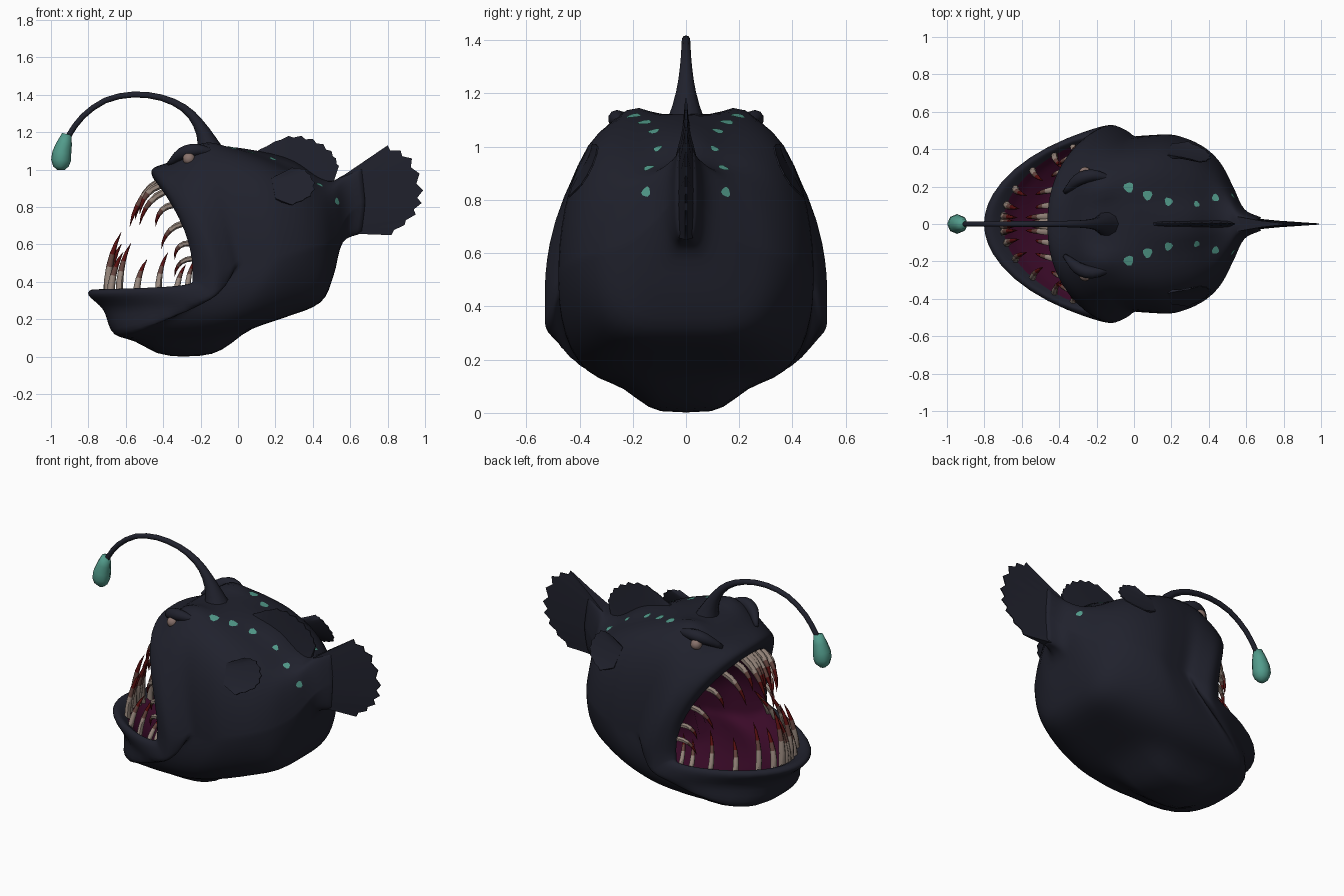
import bpy, bmesh, math
from mathutils import Vector
from mathutils.bvhtree import BVHTree

cube = bpy.data.objects.get("Cube")
if cube:
    bpy.data.objects.remove(cube, do_unlink=True)


def material(name, *rgb):
    mat = bpy.data.materials.new(name)
    mat.use_nodes = True
    mat.diffuse_color = (*rgb, 1)
    mat.node_tree.nodes["Principled BSDF"].inputs["Base Color"].default_value = (*rgb, 1)
    return mat


SKIN = material("dark navy skin", .0145, .0155, .026)
MOUTH = material("purple mouth", .042, .003, .021)
GLOW = material("teal glow", .085, .33, .26)
EYE = material("dull pink eye", .25, .17, .15)
BONE = material("bone", .32, .25, .21)
STAIN = material("brown stain", .13, .06, .05)
BLOOD = material("dark red", .10, .005, .005)


def finish(name, bm, mats, angle=180):
    """Turn a bmesh into a shaded object."""
    bmesh.ops.recalc_face_normals(bm, faces=bm.faces)
    mesh = bpy.data.meshes.new(name)
    bm.to_mesh(mesh)
    bm.free()
    for mat in mats:
        mesh.materials.append(mat)
    obj = bpy.data.objects.new(name, mesh)
    bpy.context.collection.objects.link(obj)
    bpy.ops.object.select_all(action="DESELECT")
    obj.select_set(True)
    bpy.context.view_layer.objects.active = obj
    bpy.ops.object.shade_smooth_by_angle(angle=math.radians(angle))
    return obj


def loft(bm, rows, slot=lambda row: 0):
    """Skin closed rows of points and cap both ends."""
    rings = [[bm.verts.new(p) for p in row] for row in rows]
    n = len(rings[0])
    for i, (a, b) in enumerate(zip(rings, rings[1:])):
        for k in range(n):
            m = (k + 1) % n
            bm.faces.new((a[k], a[m], b[m], b[k])).material_index = slot(i)
    bm.faces.new(rings[0]).material_index = slot(0)
    bm.faces.new(rings[-1]).material_index = slot(len(rows) - 2)


def spline(points, steps):
    """Catmull-Rom interpolation through the points."""
    pts = [Vector(p) for p in points]
    pts = [2 * pts[0] - pts[1]] + pts + [2 * pts[-1] - pts[-2]]
    out = []
    for a, b, c, d in zip(pts, pts[1:], pts[2:], pts[3:]):
        for s in range(steps):
            t = s / steps
            out.append(b + (c - a) * t / 2 + (a - 2.5 * b + 2 * c - d / 2) * t * t
                       + (1.5 * (b - c) + (d - a) / 2) * t ** 3)
    return out + [pts[-2]]


def tube(bm, path, radii, sides, slot=lambda row: 0):
    rows = []
    for i, p in enumerate(path):
        along = (path[min(i + 1, len(path) - 1)] - path[max(i - 1, 0)]).normalized()
        u = along.cross(Vector((0, 1, 0))).normalized()
        v = along.cross(u)
        turns = [math.tau * k / sides for k in range(sides)]
        rows.append([p + radii[i] * (u * math.cos(a) + v * math.sin(a)) for a in turns])
    loft(bm, rows, slot)


# Body rings from throat to tail: top x, z; side x, y, z; bottom x, z
RINGS = [
    (.00, .66, .05, .20, .50, -.10, .34),
    (-.20, .84, -.05, .35, .48, -.45, .24),
    (-.36, .91, -.19, .41, .46, -.62, .28),
    (-.43, .93, -.24, .44, .45, -.70, .33),
    (-.46, .97, -.23, .47, .45, -.77, .36),
    (-.45, 1.01, -.19, .505, .45, -.80, .33),
    (-.36, 1.045, -.12, .53, .45, -.72, .25),
    (-.25, 1.11, -.04, .50, .46, -.66, .12),
    (-.12, 1.12, .01, .468, .50, -.50, .10),
    (.00, 1.11, .10, .475, .50, -.20, .10),
    (.15, 1.06, .22, .475, .53, .02, .14),
    (.30, .99, .36, .42, .57, .25, .21),
    (.42, .92, .46, .33, .60, .44, .29),
    (.50, .91, .53, .20, .65, .51, .43),
    (.56, .95, .59, .08, .76, .56, .61),
    (.66, 1.01, .68, .035, .83, .66, .66),
]
RIM, STEPS, AROUND = 3, 4, 64


def ring_point(i, phi):
    """Point on ring i; exponents shape the open jaw and fade along the body."""
    tx, tz, sx, sy, sz, bx, bz = RINGS[i]
    theta = phi - .18 * math.sin(4 * phi)
    c, s = math.cos(theta), math.sin(theta)
    start, span = (RIM, 5) if c > 0 else (RIM + 3, 1.7)
    fade = 1 - min(max((i - start) / span, 0), 1)
    y = math.copysign(abs(s) ** (.46 + .54 * fade), s) * sy
    h = abs(c)
    if c > 0:
        return Vector((sx + (tx - sx) * h ** (1 + fade), y, sz + (tz - sz) * h))
    return Vector((sx + (bx - sx) * h ** (1 + fade / 2), y,
                   sz + (bz - sz) * h ** (.8 - .6 * fade)))


def bump(p, x, y, wide_x, wide_y, power=2):
    return math.exp(-abs((p.x - x) / wide_x) ** power - abs((abs(p.y) - y) / wide_y) ** power)


columns = [spline([ring_point(i, math.tau * k / AROUND) for i in range(len(RINGS))], STEPS)
           for k in range(AROUND)]
rows = [list(row) for row in zip(*columns)]
for row in rows[(RIM + 1) * STEPS:]:
    for p in row:
        if p.z > .8:      # brow swellings and the ridge under the back fin
            p.z += .035 * bump(p, -.17, .2, .1, .07) + .06 * bump(p, .32, 0, .22, .1)
        elif p.z < .3:    # throat pouch
            p.z -= .095 * bump(p, -.26, 0, .26, .2, 4)
bm = bmesh.new()
loft(bm, rows, lambda row: 1 if row < RIM * STEPS else 0)
body = finish("body", bm, [SKIN, MOUTH])
surface = BVHTree.FromPolygons([v.co for v in body.data.vertices],
                               [f.vertices[:] for f in body.data.polygons])


# Teeth along the rim, pale at the root and dark red at the tip
def tooth(bm, base, lean, radius):
    bow = Vector((-.02, 0, .02)) if lean.z < 0 else Vector((-.06, 0, .05)) * lean.z
    path = [base + lean * t + bow * 4 * t * (1 - t) for t in (-.08, .2, .4, .6, .8, 1)]
    radii = [radius * f for f in (1, .95, .82, .64, .42, .04)]
    tube(bm, path, radii, 6, lambda row: (0, 0, 1, 2, 2)[row])


lower, upper = bmesh.new(), bmesh.new()
COUNT = 8
for side in (-1, 1):
    for k in range(COUNT):
        f = (k + .5) / COUNT
        vary = 1 if k % 2 else .75
        base = ring_point(RIM, math.pi * (1 - .42 * f))
        base.y *= side
        reach = (.38 - .24 * f) * vary
        tooth(lower, base, Vector((.08 - .04 * f, -.2 * base.y, reach)), .024 - .009 * f)
        base = ring_point(RIM, math.pi * .42 * f)
        base.y *= side
        size = (1.1 - .5 * f) * vary
        tooth(upper, base, Vector((-.15, -.2 * base.y, -.25 + .1 * f)) * size, .022 - .007 * f)
finish("lower_teeth", lower, [BONE, STAIN, BLOOD], 60)
finish("upper_teeth", upper, [BONE, STAIN, BLOOD], 60)


# Lure stalk and glowing bulb
def side_path(*xz):
    return [Vector((x, 0, z)) for x, z in xz]


stalk = spline(side_path((-.13, 1.02), (-.165, 1.15), (-.215, 1.25), (-.29, 1.33), (-.41, 1.385),
                         (-.56, 1.402), (-.71, 1.37), (-.83, 1.285), (-.90, 1.19), (-.92, 1.14)), 2)
bm = bmesh.new()
tube(bm, stalk, [.015 + .1 * math.exp(-.48 * i) for i in range(len(stalk))], 10)
finish("lure_stalk", bm, [SKIN])
bm = bmesh.new()
tube(bm, side_path((-.915, 1.19), (-.928, 1.14), (-.942, 1.09), (-.946, 1.05), (-.947, 1.018),
                   (-.947, .997)), [.026, .041, .051, .053, .042, .018], 8)
finish("lure_bulb", bm, [GLOW])


# Fins: tapered rays between a root line and a ragged outer edge
def fin(name, root_a, root_b, edge, thick, across, notch):
    outer = spline(edge, 4)
    a, b, across = Vector(root_a), Vector(root_b), Vector(across)
    bm = bmesh.new()
    rows = []
    for i, tip in enumerate(outer):
        root = a.lerp(b, i / (len(outer) - 1))
        tip = root.lerp(tip, 1 - notch * (i % 2))
        mid = root.lerp(tip, .5)
        w = across * thick
        thin = across * .003
        rows.append([root + w, mid + w * .45, tip + thin, tip - thin, mid - w * .45, root - w])
    loft(bm, rows)
    finish(name, bm, [SKIN], 50)


SIDEWAYS = (0, 1, 0)
fin("tail_fin", (.55, 0, .96), (.55, 0, .66),
    side_path((.80, 1.13), (.93, 1.06), (.99, .89), (.95, .76), (.82, .65)), .04, SIDEWAYS, .07)
fin("dorsal_fin", (.06, 0, 1.07), (.50, 0, .90),
    side_path((.12, 1.11), (.27, 1.18), (.40, 1.165), (.50, 1.10), (.54, 1.02)), .022, SIDEWAYS, .07)

# Paired parts: pectoral fins, brows, eyes and glowing spots
SPOTS = [(-.03, .195, 1.11, .031), (.075, .155, 1.10, .03), (.185, .12, 1.06, .026),
         (.34, .11, 1.00, .02), (.435, .14, .92, .024), (.53, .15, .83, .022)]
for side, label in ((1, "left"), (-1, "right")):
    flip = lambda x, y, z: Vector((x, y * side, z))
    fin("pectoral_fin_" + label, flip(.18, .36, .95), flip(.20, .42, .84),
        [flip(.29, .35, 1.01), flip(.36, .33, 1.00), flip(.41, .35, .93),
         flip(.39, .39, .86), flip(.29, .44, .81)], .012, flip(0, .83, .55), .05)

    brow = spline([flip(-.37, .17, 1.03), flip(-.30, .235, 1.085), flip(-.22, .26, 1.105),
                   flip(-.12, .24, 1.09)], 3)
    bm = bmesh.new()
    tube(bm, brow, [.012 + .024 * math.sin(math.pi * i / 9) for i in range(10)], 10)
    finish("brow_" + label, bm, [SKIN])

    bm = bmesh.new()
    bmesh.ops.create_uvsphere(bm, u_segments=16, v_segments=10, radius=.033)
    bmesh.ops.translate(bm, verts=bm.verts, vec=flip(-.262, .272, 1.058))
    finish("eye_" + label, bm, [EYE])

    bm = bmesh.new()
    for x, y, z, radius in SPOTS:
        centre, normal, *_ = surface.find_nearest(flip(x, y, z))
        u = normal.orthogonal().normalized()
        v = normal.cross(u)
        patch = [centre + normal * .004]
        for k in range(10):
            a = math.tau * k / 10
            r = radius * (.88 + .12 * math.cos(3 * a + x * 9))
            near, n, *_ = surface.find_nearest(centre + r * (u * math.cos(a) + v * math.sin(a)))
            patch.append(near + n * .004)
        verts = [bm.verts.new(p) for p in patch]
        for k in range(10):
            bm.faces.new((verts[0], verts[1 + k], verts[1 + (k + 1) % 10]))
    finish("glow_spots_" + label, bm, [GLOW])
